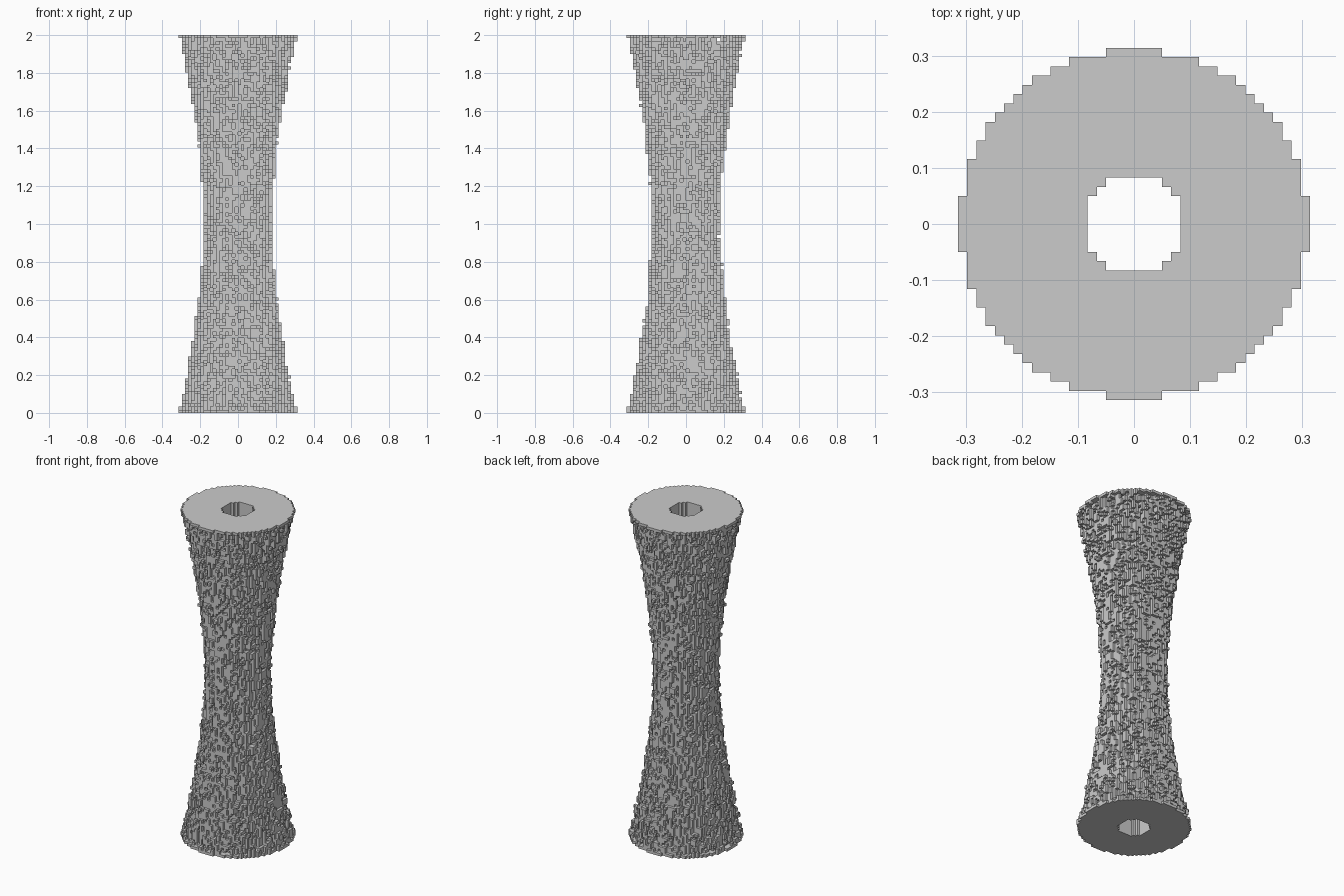
import bpy
import bmesh
import random
from math import floor, cos, sin, radians, hypot
from mathutils import Vector

if "Cube" in bpy.data.objects:
    bpy.data.objects.remove(bpy.data.objects["Cube"], do_unlink=True)

random.seed(4)
LAYERS = 121
SIZE = 2 / LAYERS          # edge length of one block
RIM = 18.5                 # all radii are counted in blocks
DISC = 18.75
HOLE = 5.5
LINES = 80                 # in each twist direction
HALF_TWIST = radians(54.8)
ROUGHNESS = 2.2            # deepest pit in the shell

stone = bpy.data.materials.new("plain_grey")
stone.use_nodes = True
grey = (0.6, 0.6, 0.6, 1)
stone.diffuse_color = grey
stone.node_tree.nodes["Principled BSDF"].inputs["Base Color"].default_value = grey


def ring(inner, outer, layers):
    """Blocks whose centres lie between two radii."""
    n = int(outer) + 1
    return {(i, j, k) for i in range(-n, n) for j in range(-n, n)
            if inner <= hypot(i + 0.5, j + 0.5) < outer for k in layers}


def twisted_lines(twist):
    """Slanted lines from rim to rim, broken into short rough pieces."""
    cells = set()
    for n in range(LINES):
        mid = radians(360 * (n + 0.5) / LINES)
        low, high = (Vector((cos(a), sin(a))) * RIM
                     for a in (mid - twist, mid + twist))
        depth = 0
        for k in range(LAYERS):
            if random.random() < 0.65:
                depth = random.uniform(0, ROUGHNESS)
            p = low.lerp(high, (k + 0.5) / LAYERS)
            p -= p.normalized() * depth
            cells.add((floor(p.x), floor(p.y), k))
    return cells


def build(name, cells, solid):
    """Draw only the exposed sides of the blocks."""
    bm = bmesh.new()
    points = {}
    for cell in cells:
        for axis in range(3):
            for side in (0, 1):
                near = list(cell)
                near[axis] += 2 * side - 1
                if tuple(near) in solid:
                    continue
                u, v = (axis + 1) % 3, (axis + 2) % 3
                corners = []
                for du, dv in ((0, 0), (1, 0), (1, 1), (0, 1)):
                    c = list(cell)
                    c[axis] += side
                    c[u] += du
                    c[v] += dv
                    key = (tuple(c), axis, side)
                    if key not in points:
                        points[key] = bm.verts.new(Vector(c) * SIZE)
                    corners.append(points[key])
                bm.faces.new(corners if side else corners[::-1])
    mesh = bpy.data.meshes.new(name)
    bm.to_mesh(mesh)
    bm.free()
    mesh.materials.append(stone)
    bpy.context.collection.objects.link(bpy.data.objects.new(name, mesh))


# End discs, inner tube and the waisted outer shell
inside = range(1, LAYERS - 1)
parts = {
    "bottom_disc": ring(HOLE, DISC, [0]),
    "top_disc": ring(HOLE, DISC, [LAYERS - 1]),
    "inner_tube": ring(HOLE, HOLE + 1.2, inside),
}
lines = twisted_lines(HALF_TWIST) | twisted_lines(-HALF_TWIST)
parts["twisted_shell"] = lines & ring(HOLE + 1.2, DISC, inside)

solid = set().union(*parts.values())
for name, cells in parts.items():
    build(name, cells, solid)
